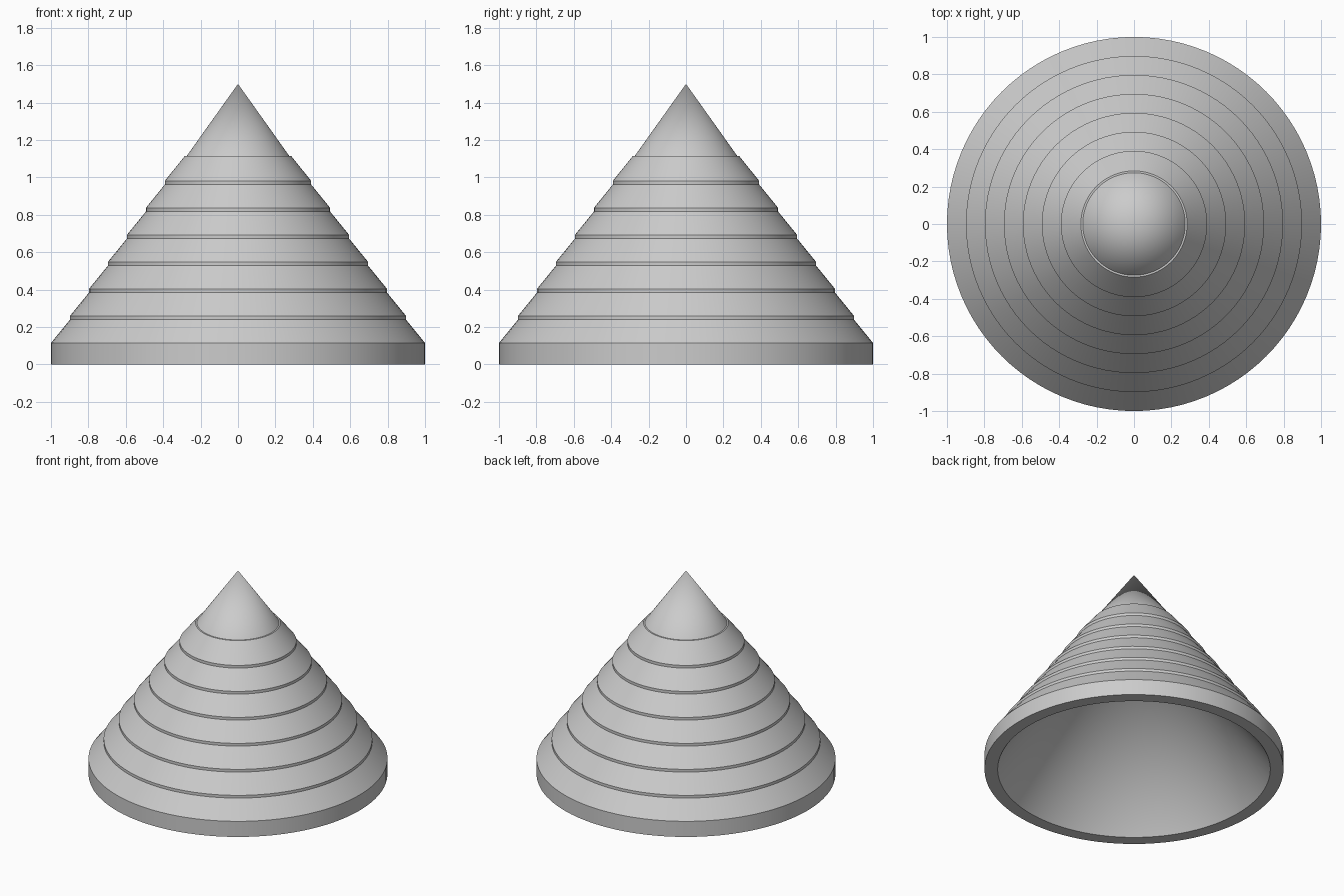
import bpy
import bmesh
from math import cos, sin, tau, radians

SIDES = 96

cube = bpy.data.objects.get("Cube")
if cube:
    bpy.data.objects.remove(cube, do_unlink=True)

grey = bpy.data.materials.new("plain grey")
grey.use_nodes = True
colour = (0.6, 0.6, 0.6, 1)
grey.diffuse_color = colour
grey.node_tree.nodes["Principled BSDF"].inputs["Base Color"].default_value = colour


def lathe(name, profile):
    """Turn a profile of (radius, height) points round z; radius 0 is a tip."""
    bm = bmesh.new()
    rings = []
    for r, z in profile:
        if r == 0:
            rings.append([bm.verts.new((0, 0, z))] * SIDES)
        else:
            rings.append([bm.verts.new((r * cos(tau * i / SIDES), r * sin(tau * i / SIDES), z))
                          for i in range(SIDES)])
    for low, high in zip(rings, rings[1:]):
        for i in range(SIDES):
            j = (i + 1) % SIDES
            corners = list(dict.fromkeys((low[i], low[j], high[j], high[i])))
            bm.faces.new(corners)
    bmesh.ops.recalc_face_normals(bm, faces=bm.faces)
    mesh = bpy.data.meshes.new(name)
    bm.to_mesh(mesh)
    bm.free()
    mesh.materials.append(grey)
    obj = bpy.data.objects.new(name, mesh)
    bpy.context.collection.objects.link(obj)
    bpy.ops.object.select_all(action="DESELECT")
    obj.select_set(True)
    bpy.context.view_layer.objects.active = obj
    bpy.ops.object.shade_smooth_by_angle(angle=radians(25))
    return obj


# Hollow inside and flat bottom rim
profile = [(0, 1.31), (0.912, 0), (1, 0), (1, 0.115)]

# Six sloping tiers, each ending at the short upright step of the next
for k in range(1, 7):
    r = 1 - 0.1015 * k
    z = 0.115 + 0.1445 * k
    profile += [(r, z - 0.02), (r, z)]

# Last slope, narrow ledge and pointed tip
profile += [(0.284, 1.115), (0.274, 1.115), (0, 1.5)]

lathe("stepped_cone_roof", profile)
